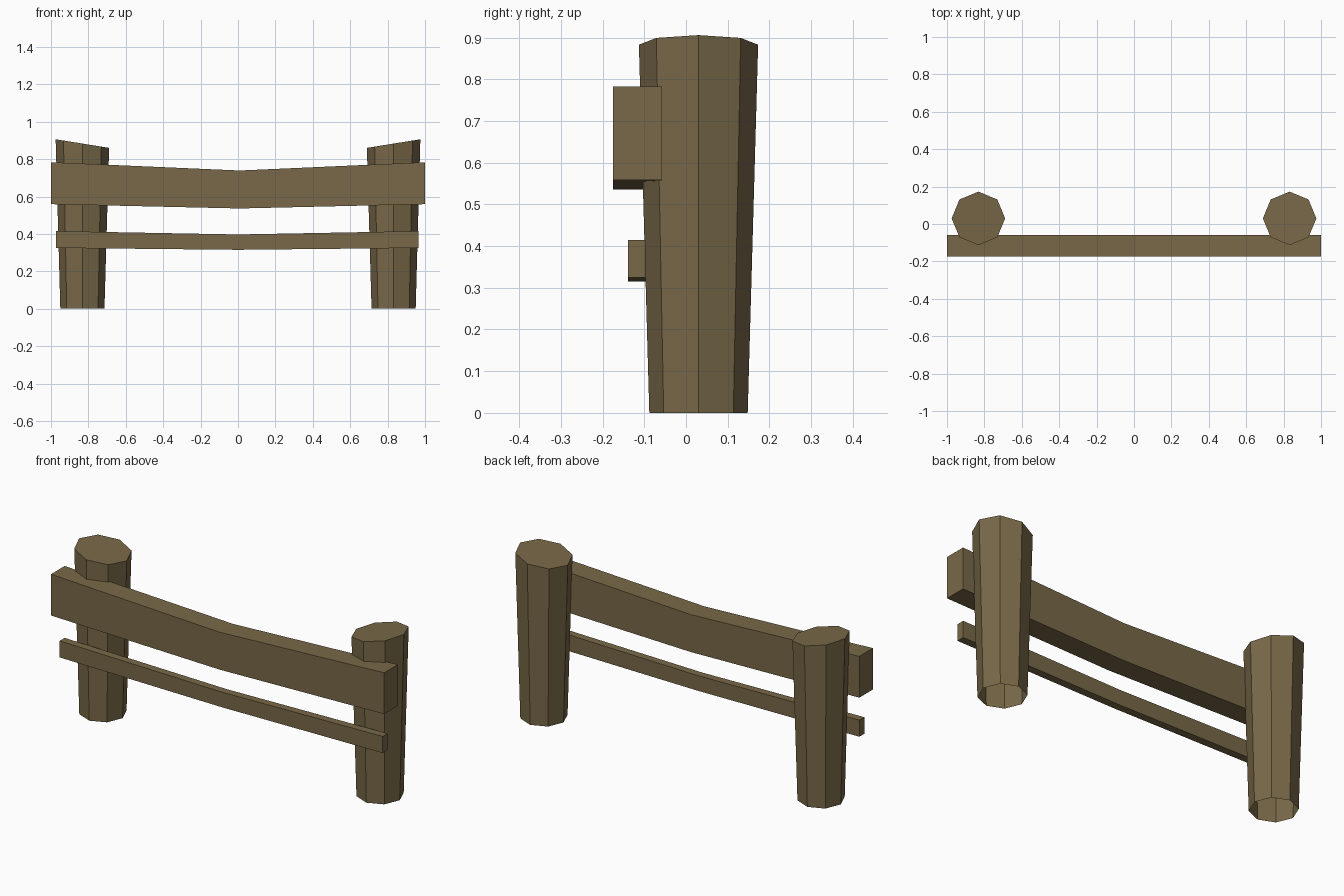
import bpy, bmesh, math

if "Cube" in bpy.data.objects:
    bpy.data.objects.remove(bpy.data.objects["Cube"])

wood = bpy.data.materials.new("weathered_wood")
wood.diffuse_color = (0.19, 0.14, 0.065, 1)
wood.use_nodes = True
wood.node_tree.nodes["Principled BSDF"].inputs["Base Color"].default_value = wood.diffuse_color


def make_object(name, bm):
    bmesh.ops.recalc_face_normals(bm, faces=bm.faces)
    mesh = bpy.data.meshes.new(name)
    bm.to_mesh(mesh)
    bm.free()
    mesh.materials.append(wood)
    obj = bpy.data.objects.new(name, mesh)
    bpy.context.collection.objects.link(obj)


# Eight-sided post: flares upward, top slopes down to the middle, open underneath
def post(name, side):
    bm = bmesh.new()
    bottom, top = [], []
    for i in range(8):
        a = i * math.pi / 4
        c, s = math.cos(a), math.sin(a)
        bottom.append(bm.verts.new((side * 0.832 + 0.118 * c, 0.03 + 0.118 * s, 0)))
        top.append(bm.verts.new((side * 0.832 + 0.143 * c, 0.03 + 0.143 * s,
                                 0.883 + side * 0.023 * c)))
    for i in range(8):
        j = (i + 1) % 8
        bm.faces.new((bottom[i], bottom[j], top[j], top[i]))
    bm.faces.new(top)
    make_object(name, bm)


# Plank that sags at the middle; sections are (x, low z, high z)
def rail(name, sections, y0, y1):
    bm = bmesh.new()
    rings = [[bm.verts.new(p) for p in
              ((x, y0, lo), (x, y1, lo), (x, y1, hi), (x, y0, hi))]
             for x, lo, hi in sections]
    for a, b in zip(rings, rings[1:]):
        for i in range(4):
            j = (i + 1) % 4
            bm.faces.new((a[i], a[j], b[j], b[i]))
    bm.faces.new(rings[0])
    bm.faces.new(rings[-1])
    make_object(name, bm)


post("left_post", -1)
post("right_post", 1)
rail("top_rail", [(-1, 0.559, 0.783), (0.01, 0.536, 0.739), (1, 0.559, 0.783)],
     -0.175, -0.058)
rail("lower_rail", [(-0.973, 0.325, 0.415), (0, 0.315, 0.397), (0.966, 0.325, 0.415)],
     -0.139, -0.097)
